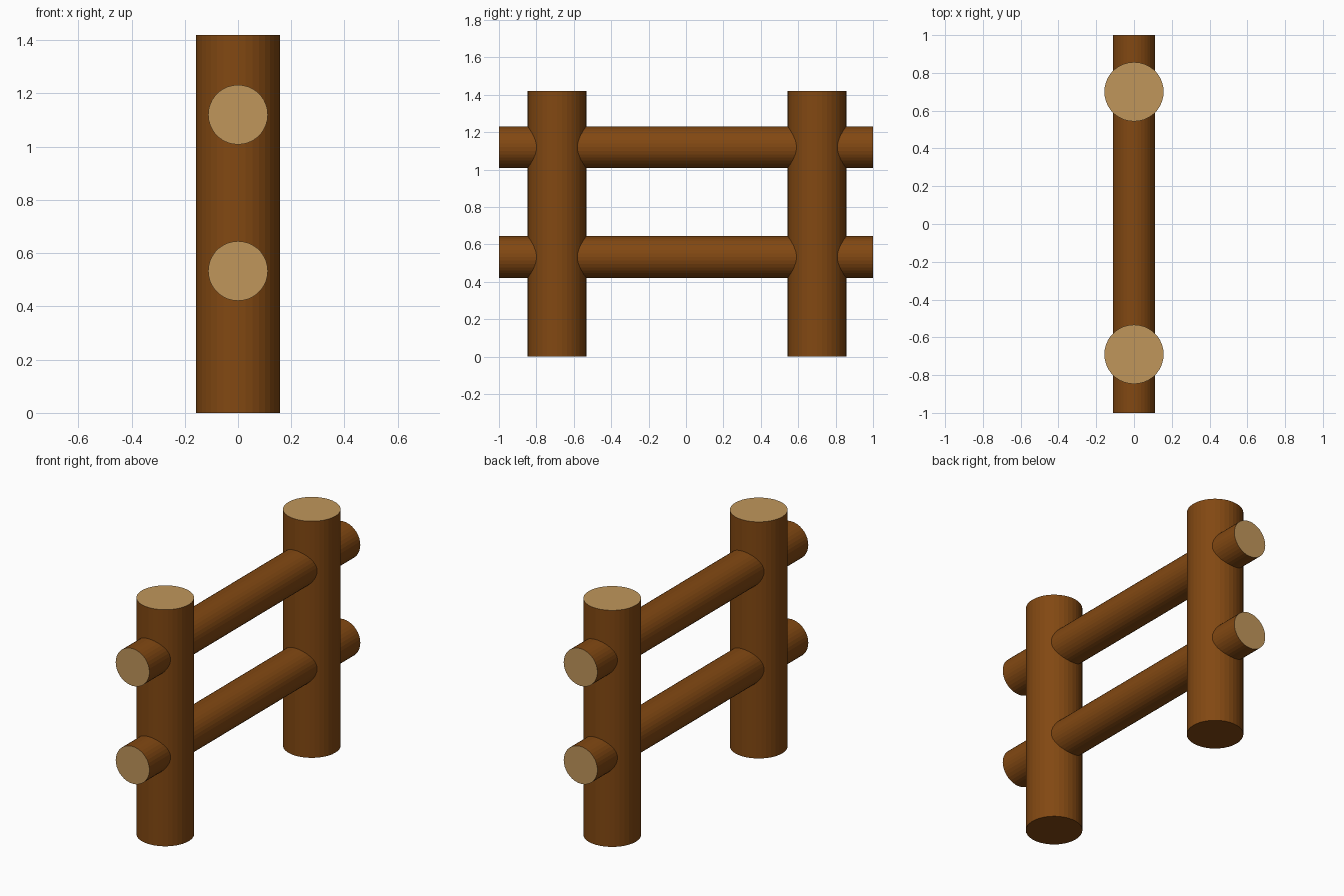
import bpy, bmesh, math
from mathutils import Matrix

if "Cube" in bpy.data.objects:
    bpy.data.objects.remove(bpy.data.objects["Cube"])


def material(name, rgb):
    m = bpy.data.materials.new(name)
    m.diffuse_color = (*rgb, 1)
    m.use_nodes = True
    m.node_tree.nodes["Principled BSDF"].inputs["Base Color"].default_value = m.diffuse_color
    return m


bark = material("brown bark", (0.223, 0.065, 0.006))
cut_wood = material("pale cut wood", (0.53, 0.305, 0.105))


def log(name, radius, length, centre, along_y=False, pale_bottom=True):
    """Round log with pale sawn ends."""
    bm = bmesh.new()
    bmesh.ops.create_cone(bm, cap_ends=True, segments=36,
                          radius1=radius, radius2=radius, depth=length)
    bm.normal_update()
    for f in bm.faces:
        is_cap = abs(f.normal.z) > 0.9
        f.material_index = int(is_cap and (f.normal.z > 0 or pale_bottom))
    rot = Matrix.Rotation(math.pi / 2 if along_y else 0, 4, 'X')
    bmesh.ops.transform(bm, matrix=rot, verts=bm.verts)
    mesh = bpy.data.meshes.new(name)
    bm.to_mesh(mesh)
    bm.free()
    mesh.materials.append(bark)
    mesh.materials.append(cut_wood)
    ob = bpy.data.objects.new(name, mesh)
    ob.location = centre
    bpy.context.collection.objects.link(ob)


# Upright posts (underside stays brown)
log("front_post", 0.157, 1.42, (0, -0.69, 0.71), pale_bottom=False)
log("back_post", 0.157, 1.42, (0, 0.70, 0.71), pale_bottom=False)

# Horizontal rails running through the posts
log("lower_rail", 0.112, 2.0, (0, 0, 0.533), along_y=True)
log("upper_rail", 0.112, 2.0, (0, 0, 1.12), along_y=True)
